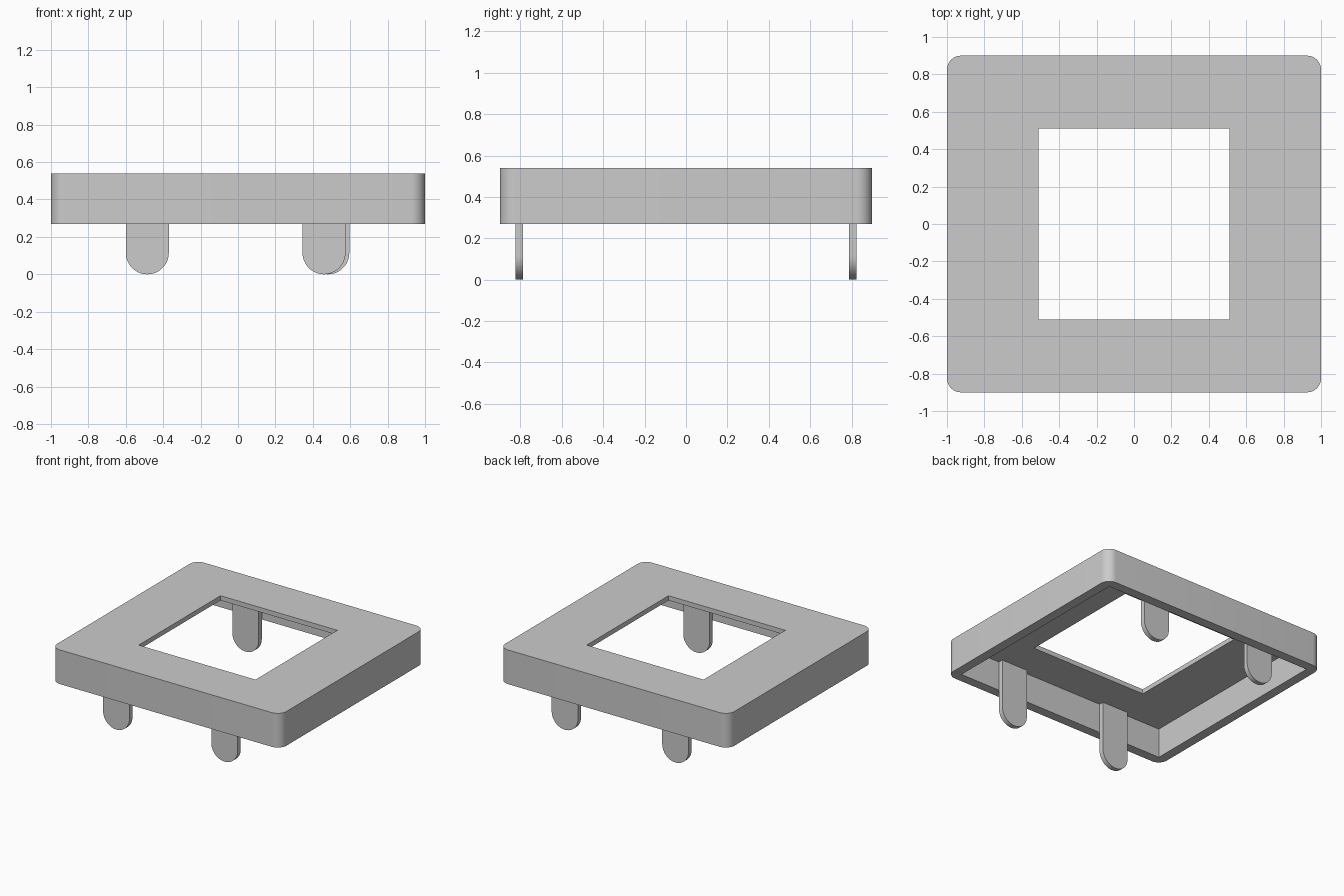
import bpy, bmesh, math

cube = bpy.data.objects.get("Cube")
if cube:
    bpy.data.objects.remove(cube, do_unlink=True)

# Single matte grey
grey = bpy.data.materials.new("plain grey")
grey.use_nodes = True
colour = (0.6, 0.6, 0.6, 1)
grey.diffuse_color = colour
grey.node_tree.nodes["Principled BSDF"].inputs["Base Color"].default_value = colour

HALF_X, HALF_Y = 1.0, 0.9
BOTTOM, TOP = 0.27, 0.54
WALL, PLATE = 0.075, 0.037
WINDOW = 0.51
TAB_THICK, TAB_RADIUS = 0.038, 0.115


def finish(name, bm):
    bmesh.ops.recalc_face_normals(bm, faces=bm.faces)
    mesh = bpy.data.meshes.new(name)
    bm.to_mesh(mesh)
    bm.free()
    obj = bpy.data.objects.new(name, mesh)
    bpy.context.collection.objects.link(obj)
    mesh.materials.append(grey)
    return obj


def box(name, hx, hy, z0, z1, radius=0):
    bm = bmesh.new()
    bmesh.ops.create_cube(bm, size=2)
    for v in bm.verts:
        v.co = (v.co.x * hx, v.co.y * hy, z1 if v.co.z > 0 else z0)
    if radius:
        upright = [e for e in bm.edges
                   if abs(e.verts[0].co.z - e.verts[1].co.z) > 0.01]
        bmesh.ops.bevel(bm, geom=upright, offset=radius, segments=10,
                        profile=0.5, affect='EDGES')
    return finish(name, bm)


def smooth(obj):
    bpy.ops.object.select_all(action='DESELECT')
    obj.select_set(True)
    bpy.context.view_layer.objects.active = obj
    bpy.ops.object.shade_smooth_by_angle(angle=math.radians(30))


# Hollow frame: rounded block, emptied from below, with a square window
frame = box("frame", HALF_X, HALF_Y, BOTTOM, TOP, radius=0.075)
cutters = [
    box("hollow_cutter", HALF_X - WALL, HALF_Y - WALL, BOTTOM - 0.1, TOP - PLATE),
    box("window_cutter", WINDOW, WINDOW, BOTTOM - 0.2, TOP + 0.1),
]
bpy.context.view_layer.objects.active = frame
for cutter in cutters:
    cutter.hide_render = True
    mod = frame.modifiers.new(cutter.name, 'BOOLEAN')
    mod.operation = 'DIFFERENCE'
    mod.solver = 'EXACT'
    mod.object = cutter
    bpy.ops.object.modifier_apply(modifier=mod.name)
    bpy.data.objects.remove(cutter, do_unlink=True)
smooth(frame)


# Flat tabs with a half-round lower end, set against the inner walls
def tab(name, x, y):
    bm = bmesh.new()
    steps = 24
    points = [(x - TAB_RADIUS, TOP - PLATE)]
    for i in range(steps + 1):
        a = math.pi * (1 + i / steps)
        points.append((x + TAB_RADIUS * math.cos(a),
                       TAB_RADIUS + TAB_RADIUS * math.sin(a)))
    points.append((x + TAB_RADIUS, TOP - PLATE))
    face = bm.faces.new([bm.verts.new((px, y - TAB_THICK / 2, pz))
                         for px, pz in points])
    grown = bmesh.ops.extrude_face_region(bm, geom=[face])["geom"]
    bmesh.ops.translate(bm, vec=(0, TAB_THICK, 0),
                        verts=[g for g in grown if isinstance(g, bmesh.types.BMVert)])
    smooth(finish(name, bm))


tab_y = HALF_Y - WALL - TAB_THICK / 2
for end, y, left_x in (("front", -tab_y, 0.46), ("back", tab_y, 0.48)):
    tab(end + "_left_tab", left_x, y)
    tab(end + "_right_tab", -0.485, y)
